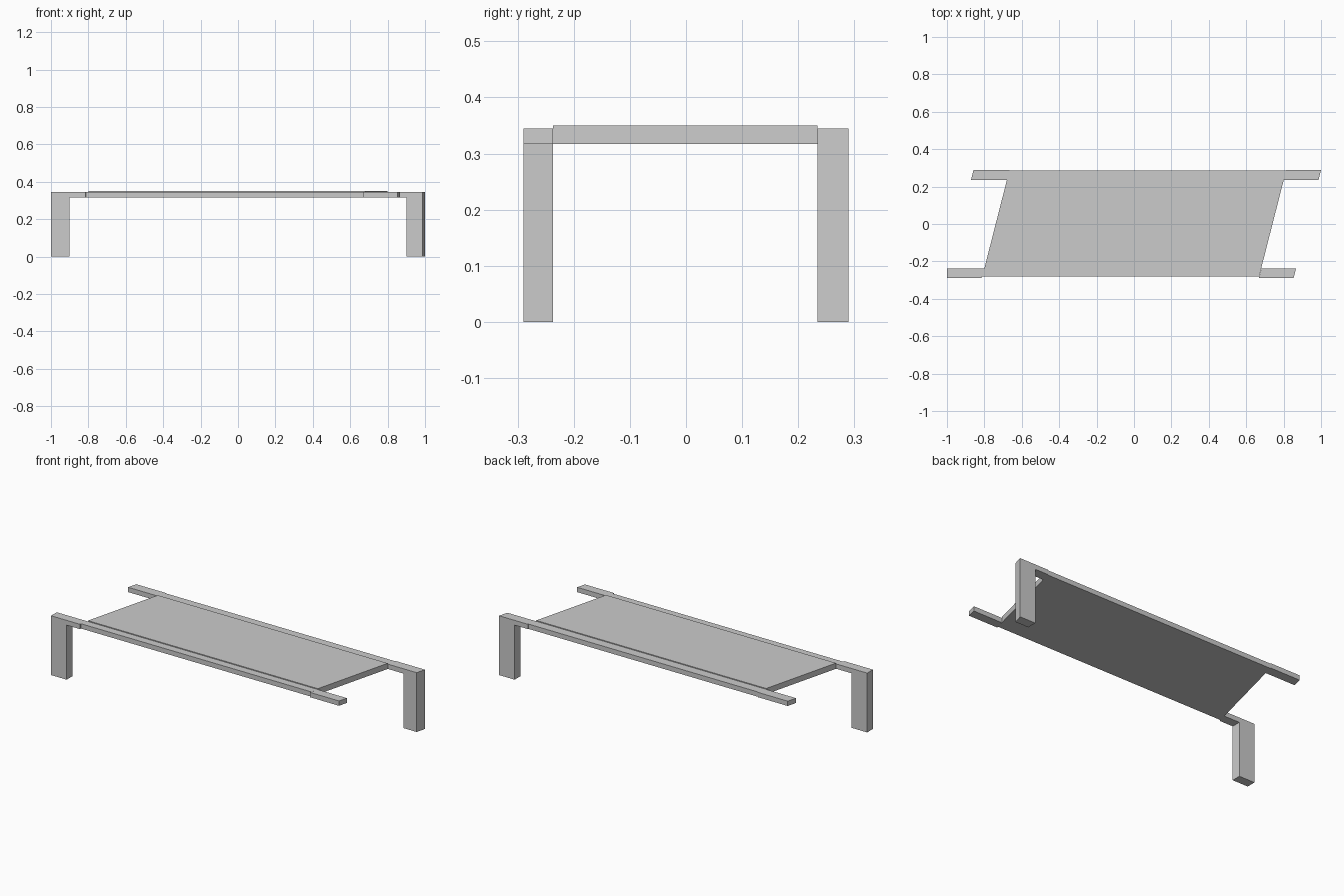
import bpy, bmesh

if "Cube" in bpy.data.objects:
    bpy.data.objects.remove(bpy.data.objects["Cube"])

SLANT = 0.255            # x shift per unit of y on the skewed ends
Z0, Z1, ZTOP = 0.317, 0.345, 0.35


def prism(name, profile, y0, y1):
    """Extrude an XZ profile from y0 to y1; points are (x at y0, slanted?, z)."""
    bm = bmesh.new()
    rings = [[bm.verts.new((x + (SLANT * (y - y0) if skew else 0), y, z))
              for x, skew, z in profile] for y in (y0, y1)]
    bm.faces.new(rings[0])
    bm.faces.new(rings[1][::-1])
    n = len(profile)
    for i in range(n):
        j = (i + 1) % n
        bm.faces.new((rings[0][i], rings[1][i], rings[1][j], rings[0][j]))
    bmesh.ops.recalc_face_normals(bm, faces=bm.faces[:])
    mesh = bpy.data.meshes.new(name)
    bm.to_mesh(mesh)
    bm.free()
    ob = bpy.data.objects.new(name, mesh)
    bpy.context.collection.objects.link(ob)
    return ob


def bar(name, xa, xb, y0, y1, ztop=Z1):
    return prism(name, [(xa, 1, Z0), (xb, 1, Z0), (xb, 1, ztop), (xa, 1, ztop)], y0, y1)


def leg(name, outer, inner, tip, skew_outer, y0, y1):
    """L-shaped piece: upright leg with a short arm running to the rail."""
    return prism(name, [(outer, skew_outer, 0), (inner, 0, 0), (inner, 0, Z0),
                        (tip, 1, Z0), (tip, 1, Z1), (outer, skew_outer, Z1)], y0, y1)


# Skewed seat slab, slightly proud of the rails
bar("seat_slab", -0.80, 0.68, -0.237, 0.234, ZTOP)

# Front side: leg on the left, free rail end on the right
leg("front_leg", -1.0, -0.90, -0.815, 0, -0.29, -0.237)
bar("front_rail", -0.813, 0.669, -0.281, -0.237)
bar("front_rail_end", 0.667, 0.853, -0.29, -0.237)

# Back side: free rail end on the left, leg on the right
bar("back_rail_end", -0.872, -0.68, 0.234, 0.29)
bar("back_rail", -0.68, 0.80, 0.234, 0.286)
leg("back_leg", 0.986, 0.90, 0.80, 1, 0.234, 0.29)
